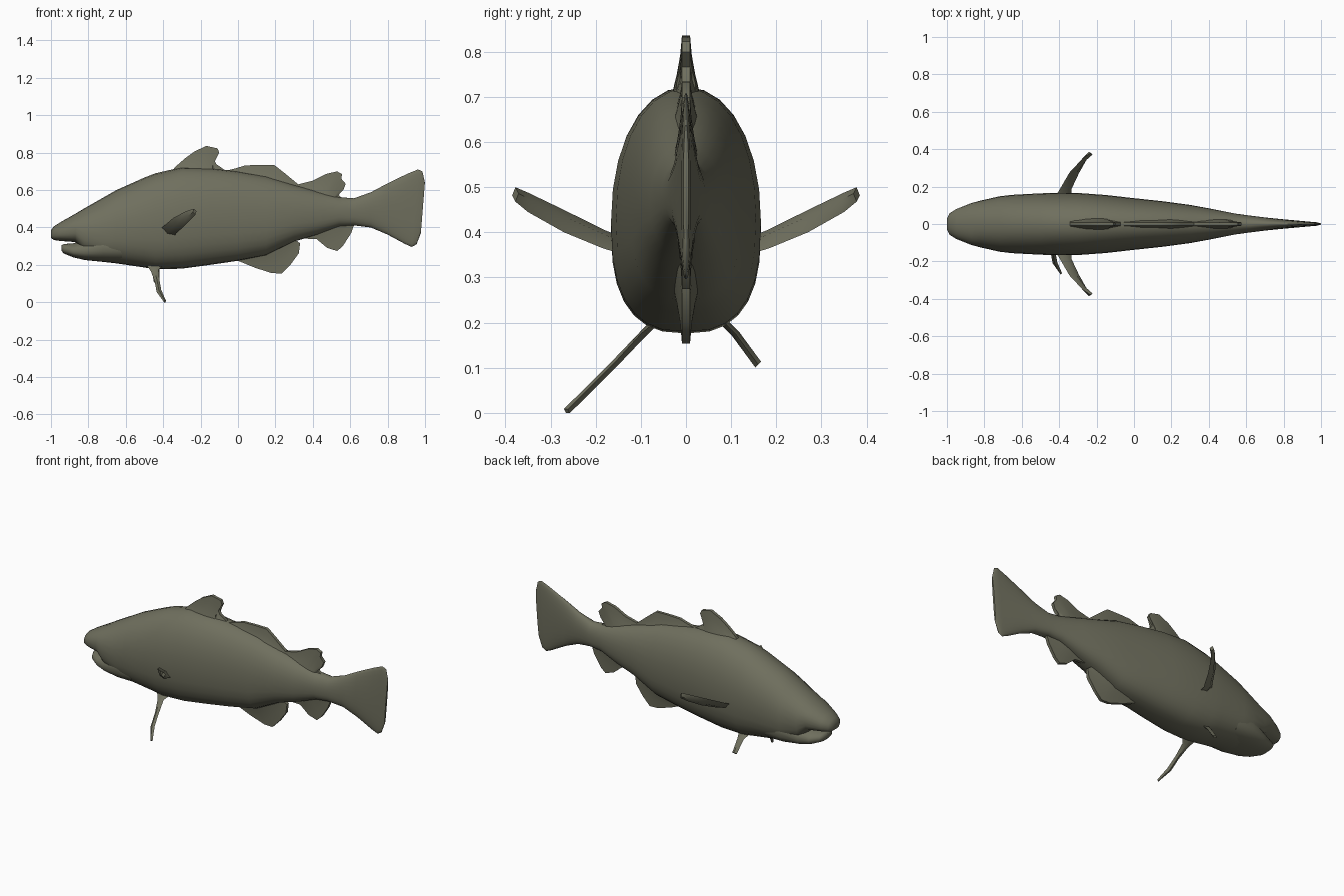
import bpy, bmesh, math
from mathutils import Vector

skin = bpy.data.materials.new("olive grey skin")
skin.diffuse_color = (0.16, 0.16, 0.112, 1)


def finish(name, bm, angle):
    bmesh.ops.recalc_face_normals(bm, faces=bm.faces[:])
    me = bpy.data.meshes.new(name)
    bm.to_mesh(me)
    bm.free()
    me.materials.append(skin)
    ob = bpy.data.objects.new(name, me)
    bpy.context.collection.objects.link(ob)
    bpy.ops.object.select_all(action='DESELECT')
    ob.select_set(True)
    bpy.context.view_layer.objects.active = ob
    bpy.ops.object.shade_smooth_by_angle(angle=math.radians(angle))
    return ob


def skin_rings(bm, rings):
    """Join closed rings of points and cap both ends."""
    vs = [[bm.verts.new(p) for p in r] for r in rings]
    n = len(vs[0])
    for a, b in zip(vs, vs[1:]):
        for i in range(n):
            bm.faces.new((a[i], a[(i + 1) % n], b[(i + 1) % n], b[i]))
    bm.faces.new(vs[0])
    bm.faces.new(vs[-1])


def loft(name, stations, seg=28):
    """Egg-shaped sections: x, bottom, top, half width, lean."""
    rings = []
    for x, zb, zt, w, lean in stations:
        zc = zb + 0.45 * (zt - zb)
        ring = []
        for i in range(seg):
            a = 2 * math.pi * i / seg
            c, s = math.cos(a), math.sin(a)
            e = 2 / 2.1 if s > 0 else 2 / 2.6
            y = w * math.copysign(abs(c) ** e, c)
            h = (zt - zc) if s > 0 else (zc - zb)
            z = zc + h * math.copysign(abs(s) ** e, s)
            ring.append((x + lean * (z - 0.5), y, z))
        rings.append(ring)
    bm = bmesh.new()
    skin_rings(bm, rings)
    return finish(name, bm, 60)


def median_fin(name, ribs, t_base=0.045, t_tip=0.009):
    """Upright fin: each rib runs from a root inside the body to the edge."""
    rings = []
    for bx, bz, ex, ez in ribs:
        side = []
        for k in range(5):
            u = k / 4
            t = t_tip + (t_base - t_tip) * (1 - u) ** 1.6
            side.append((bx + (ex - bx) * u, t, bz + (ez - bz) * u))
        rings.append(side + [(x, -y, z) for x, y, z in reversed(side)])
    bm = bmesh.new()
    skin_rings(bm, rings)
    return finish(name, bm, 50)


def paired_fin(name, edges, side, thick):
    """Blade given by matching front and rear edge points."""
    rings = []
    for f, r in edges:
        f, r = Vector(f), Vector(r)
        m = (f + r) / 2
        nrm = (r - f).cross(Vector((0.5, 0.75, 0.3 if f.z > 0.3 else -0.8))).normalized() * thick
        ring = [f, m + nrm, r, m - nrm]
        rings.append([(p.x, p.y * side, p.z) for p in ring])
    bm = bmesh.new()
    skin_rings(bm, rings)
    return finish(name, bm, 50)


# Body with upper snout and tail fan
loft("body", [
    (-1.0, 0.345, 0.385, 0.030, 0), (-0.985, 0.333, 0.405, 0.058, 0),
    (-0.95, 0.328, 0.428, 0.080, 0), (-0.87, 0.322, 0.473, 0.112, 0),
    (-0.82, 0.26, 0.503, 0.125, 0), (-0.72, 0.216, 0.56, 0.148, 0),
    (-0.65, 0.208, 0.60, 0.156, 0), (-0.50, 0.186, 0.667, 0.164, 0),
    (-0.44, 0.176, 0.69, 0.166, 0), (-0.30, 0.180, 0.722, 0.166, 0),
    (-0.15, 0.200, 0.718, 0.155, 0), (0.0, 0.222, 0.70, 0.138, 0),
    (0.15, 0.25, 0.675, 0.122, 0), (0.30, 0.325, 0.628, 0.102, 0),
    (0.42, 0.36, 0.595, 0.080, 0), (0.54, 0.405, 0.562, 0.056, 0),
    (0.62, 0.411, 0.556, 0.045, 0), (0.71, 0.40, 0.588, 0.034, 0),
    (0.80, 0.362, 0.636, 0.025, 0), (0.90, 0.312, 0.688, 0.016, 0.04),
    (0.945, 0.296, 0.71, 0.012, 0.08), (0.97, 0.31, 0.70, 0.010, 0.08),
    (0.988, 0.37, 0.64, 0.006, 0.08)])

# Lower jaw, set back under the snout
loft("lower_jaw", [
    (-0.945, 0.276, 0.304, 0.03, 0), (-0.93, 0.26, 0.312, 0.062, 0),
    (-0.88, 0.240, 0.315, 0.092, 0), (-0.82, 0.226, 0.34, 0.115, 0),
    (-0.72, 0.216, 0.40, 0.142, 0), (-0.62, 0.212, 0.42, 0.14, 0)])

# Fins along the back
median_fin("first_dorsal_fin", [
    (-0.36, 0.66, -0.34, 0.720), (-0.31, 0.66, -0.285, 0.768),
    (-0.27, 0.66, -0.235, 0.805), (-0.22, 0.66, -0.17, 0.836),
    (-0.19, 0.66, -0.11, 0.823), (-0.17, 0.66, -0.10, 0.80),
    (-0.14, 0.66, -0.13, 0.766), (-0.10, 0.66, -0.115, 0.738),
    (-0.05, 0.65, -0.065, 0.703)])
median_fin("second_dorsal_fin", [
    (-0.08, 0.64, -0.07, 0.702), (-0.02, 0.64, -0.01, 0.717),
    (0.04, 0.63, 0.04, 0.732), (0.12, 0.61, 0.12, 0.734),
    (0.19, 0.60, 0.195, 0.733), (0.25, 0.58, 0.25, 0.69),
    (0.31, 0.56, 0.325, 0.628)])
median_fin("third_dorsal_fin", [
    (0.31, 0.56, 0.32, 0.630), (0.36, 0.55, 0.40, 0.650),
    (0.40, 0.54, 0.47, 0.686), (0.43, 0.53, 0.53, 0.70),
    (0.45, 0.53, 0.556, 0.685), (0.46, 0.53, 0.553, 0.66),
    (0.475, 0.525, 0.576, 0.633), (0.485, 0.52, 0.563, 0.60),
    (0.50, 0.51, 0.535, 0.575), (0.54, 0.50, 0.56, 0.556)], 0.035)

# Fins along the belly
median_fin("front_anal_fin", [
    (0.0, 0.29, 0.0, 0.222), (0.06, 0.31, 0.09, 0.185),
    (0.11, 0.33, 0.18, 0.156), (0.15, 0.34, 0.235, 0.154),
    (0.18, 0.36, 0.28, 0.20), (0.21, 0.37, 0.325, 0.262),
    (0.24, 0.38, 0.332, 0.315), (0.28, 0.39, 0.305, 0.335)])
median_fin("rear_anal_fin", [
    (0.30, 0.42, 0.31, 0.342), (0.36, 0.43, 0.42, 0.338),
    (0.41, 0.44, 0.475, 0.292), (0.44, 0.45, 0.53, 0.274),
    (0.47, 0.45, 0.56, 0.30), (0.50, 0.455, 0.605, 0.37),
    (0.54, 0.46, 0.62, 0.412)], 0.03)

# Pectoral fins on both flanks
for name, side in (("left_pectoral_fin", -1), ("right_pectoral_fin", 1)):
    paired_fin(name, [
        ((-0.43, 0.13, 0.385), (-0.33, 0.12, 0.345)),
        ((-0.40, 0.18, 0.405), (-0.335, 0.185, 0.365)),
        ((-0.345, 0.275, 0.452), (-0.295, 0.27, 0.40)),
        ((-0.275, 0.35, 0.488), (-0.25, 0.35, 0.445)),
        ((-0.235, 0.378, 0.50), (-0.228, 0.378, 0.468))], side, 0.012)

# Pelvic fins: a long one in front, a short one behind
paired_fin("long_pelvic_fin", [
    ((-0.49, 0.07, 0.20), (-0.40, 0.07, 0.20)),
    ((-0.465, 0.10, 0.165), (-0.425, 0.10, 0.175)),
    ((-0.445, 0.155, 0.11), (-0.42, 0.15, 0.12)),
    ((-0.435, 0.21, 0.055), (-0.41, 0.205, 0.065)),
    ((-0.395, 0.266, 0.0), (-0.385, 0.262, 0.008))], -1, 0.008)
paired_fin("short_pelvic_fin", [
    ((-0.48, 0.08, 0.205), (-0.41, 0.08, 0.205)),
    ((-0.46, 0.11, 0.175), (-0.42, 0.11, 0.175)),
    ((-0.45, 0.16, 0.107), (-0.42, 0.16, 0.107))], 1, 0.009)
